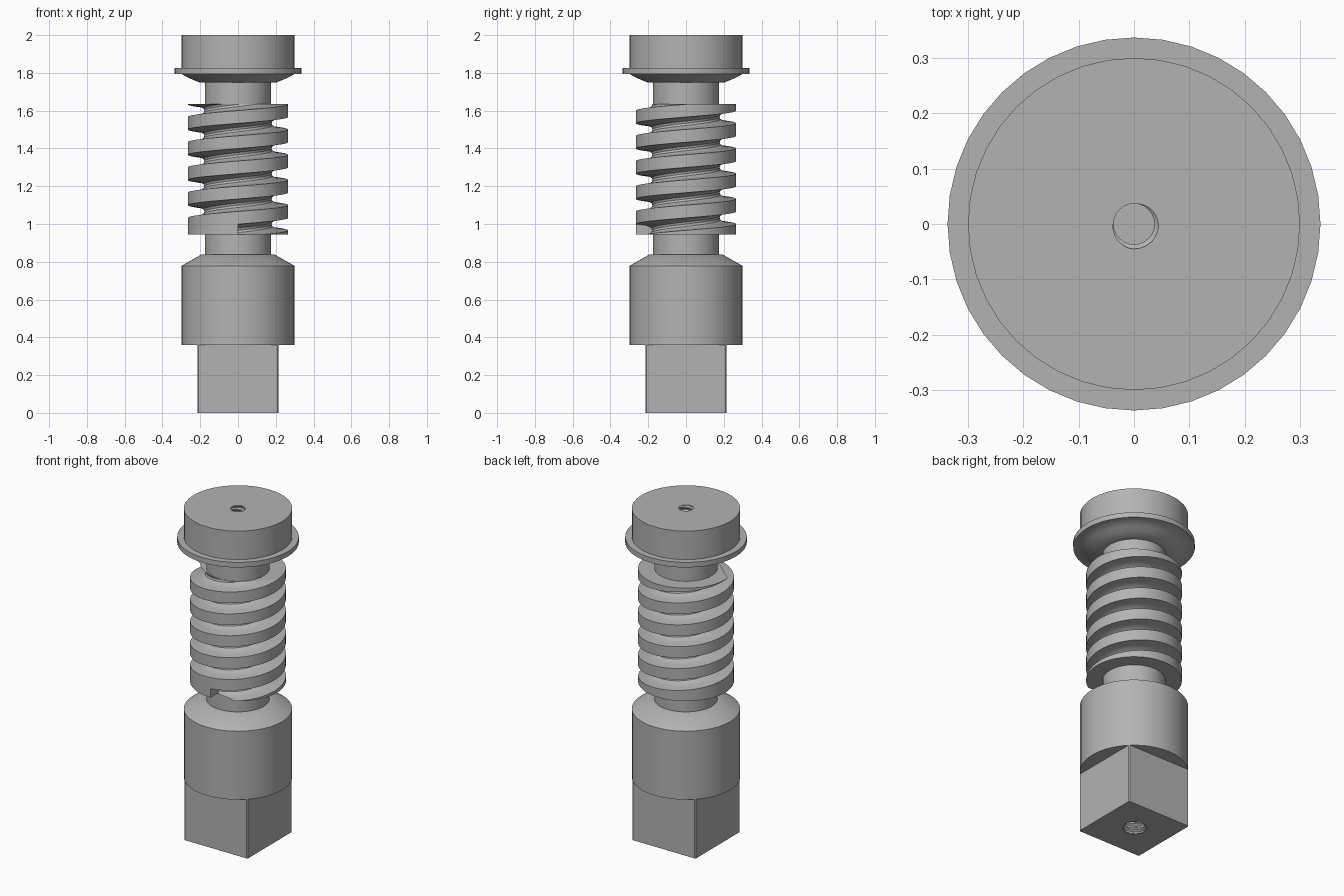
import bpy, bmesh, math
from mathutils import Vector

if "Cube" in bpy.data.objects:
    bpy.data.objects.remove(bpy.data.objects["Cube"])

steel = bpy.data.materials.new("steel_grey")
steel.use_nodes = True
GREY = (0.45, 0.45, 0.45, 1)
steel.diffuse_color = GREY
steel.node_tree.nodes["Principled BSDF"].inputs["Base Color"].default_value = GREY


def finish(bm, name):
    bmesh.ops.recalc_face_normals(bm, faces=bm.faces)
    mesh = bpy.data.meshes.new(name)
    bm.to_mesh(mesh)
    bm.free()
    mesh.materials.append(steel)
    ob = bpy.data.objects.new(name, mesh)
    bpy.context.collection.objects.link(ob)
    return ob


def activate(ob):
    bpy.ops.object.select_all(action='DESELECT')
    ob.select_set(True)
    bpy.context.view_layer.objects.active = ob


def smooth(ob):
    activate(ob)
    bpy.ops.object.shade_smooth_by_angle(angle=math.radians(30))


def lathe(name, profile, steps=40):
    bm = bmesh.new()
    verts = [bm.verts.new((0, -r, z)) for r, z in profile]
    edges = [bm.edges.new(pair) for pair in zip(verts, verts[1:])]
    bmesh.ops.spin(bm, geom=verts + edges, cent=(0, 0, 0), axis=(0, 0, 1),
                   angle=math.tau, steps=steps, use_duplicate=False)
    bmesh.ops.remove_doubles(bm, verts=bm.verts, dist=1e-5)
    return finish(bm, name)


def helix(name, profile, pitch, z0, z1, first_z, steps, blank_r=None):
    """Threaded solid between z0 and z1. The profile (dz, r) is repeated every
    pitch; turns before the first are left at blank_r when that is given."""
    bm = bmesh.new()
    turns = range(-3, math.ceil((z1 - z0) / pitch) + 3)
    cols = []
    for i in range(steps + 1):
        a = math.tau * (i / steps - 0.25)
        col = []
        for k in turns:
            for dz, r in profile:
                if blank_r and k < 0:
                    r = blank_r
                z = first_z + pitch * (k + i / steps) + dz
                col.append(bm.verts.new((r * math.cos(a), r * math.sin(a), z)))
        cols.append(col)
    for a, b in zip(cols, cols[1:]):
        for j in range(len(a) - 1):
            bm.faces.new((a[j], b[j], b[j + 1], a[j + 1]))
    # join the last column to the first, one turn up
    a, b, n = cols[-1], cols[0], len(profile)
    for j in range(len(a) - n - 1):
        bm.faces.new((a[j], b[j + n], b[j + n + 1], a[j + 1]))
    bmesh.ops.remove_doubles(bm, verts=bm.verts, dist=1e-5)
    # trim flat and cap both ends
    for z, direction in ((z0, -1), (z1, 1)):
        bmesh.ops.bisect_plane(bm, geom=bm.verts[:] + bm.edges[:] + bm.faces[:],
                               plane_co=Vector((0, 0, z)),
                               plane_no=Vector((0, 0, direction)), clear_outer=True)
    rim = [e for e in bm.edges if e.is_boundary]
    bmesh.ops.holes_fill(bm, edges=rim, sides=0)
    return finish(bm, name)


def tapped_hole(target, r, pitch, z0, z1):
    minor = r * 0.82
    profile = [(0, r), (pitch * 0.25, r), (pitch * 0.5, minor), (pitch * 0.75, minor)]
    cutter = helix("hole_cutter", profile, pitch, z0, z1, z0, 24)
    cutter.hide_render = True
    mod = target.modifiers.new("hole", 'BOOLEAN')
    mod.operation = 'DIFFERENCE'
    mod.solver = 'EXACT'
    mod.object = cutter
    activate(target)
    bpy.ops.object.modifier_apply(modifier=mod.name)
    bpy.data.objects.remove(cutter)


# Turned shaft: collar, neck, flange and head
shaft = lathe("shaft", [
    (0, 0.36), (0.30, 0.36), (0.30, 0.778), (0.195, 0.838), (0.175, 0.838),
    (0.175, 1.748), (0.20, 1.748), (0.235, 1.762), (0.27, 1.778), (0.30, 1.795),
    (0.337, 1.795), (0.337, 1.826), (0.30, 1.826), (0.30, 2.0), (0, 2.0)])
tapped_hole(shaft, 0.045, 0.026, 1.76, 2.02)
smooth(shaft)

# Square drive end with slightly broken corners
bm = bmesh.new()
bmesh.ops.create_cube(bm, size=1)
bmesh.ops.scale(bm, vec=(0.43, 0.43, 0.36), verts=bm.verts)
bmesh.ops.translate(bm, vec=(0, 0, 0.18), verts=bm.verts)
corners = [e for e in bm.edges if abs(e.verts[0].co.z - e.verts[1].co.z) > 0.1]
bmesh.ops.bevel(bm, geom=corners, offset=0.006, segments=1, affect='EDGES')
square = finish(bm, "square_drive")
tapped_hole(square, 0.074, 0.036, -0.02, 0.33)
smooth(square)

# Worm thread: round-bottomed helical groove in a cylinder
half = [(0.033, 0.265), (0.028, 0.22), (0.022, 0.198), (0.012, 0.182)]
groove = [(-dz, r) for dz, r in half] + [(0, 0.178)] + half[::-1]
worm = helix("worm_thread", groove, 0.1335, 0.945, 1.635, 0.966, 64, blank_r=0.265)
smooth(worm)
